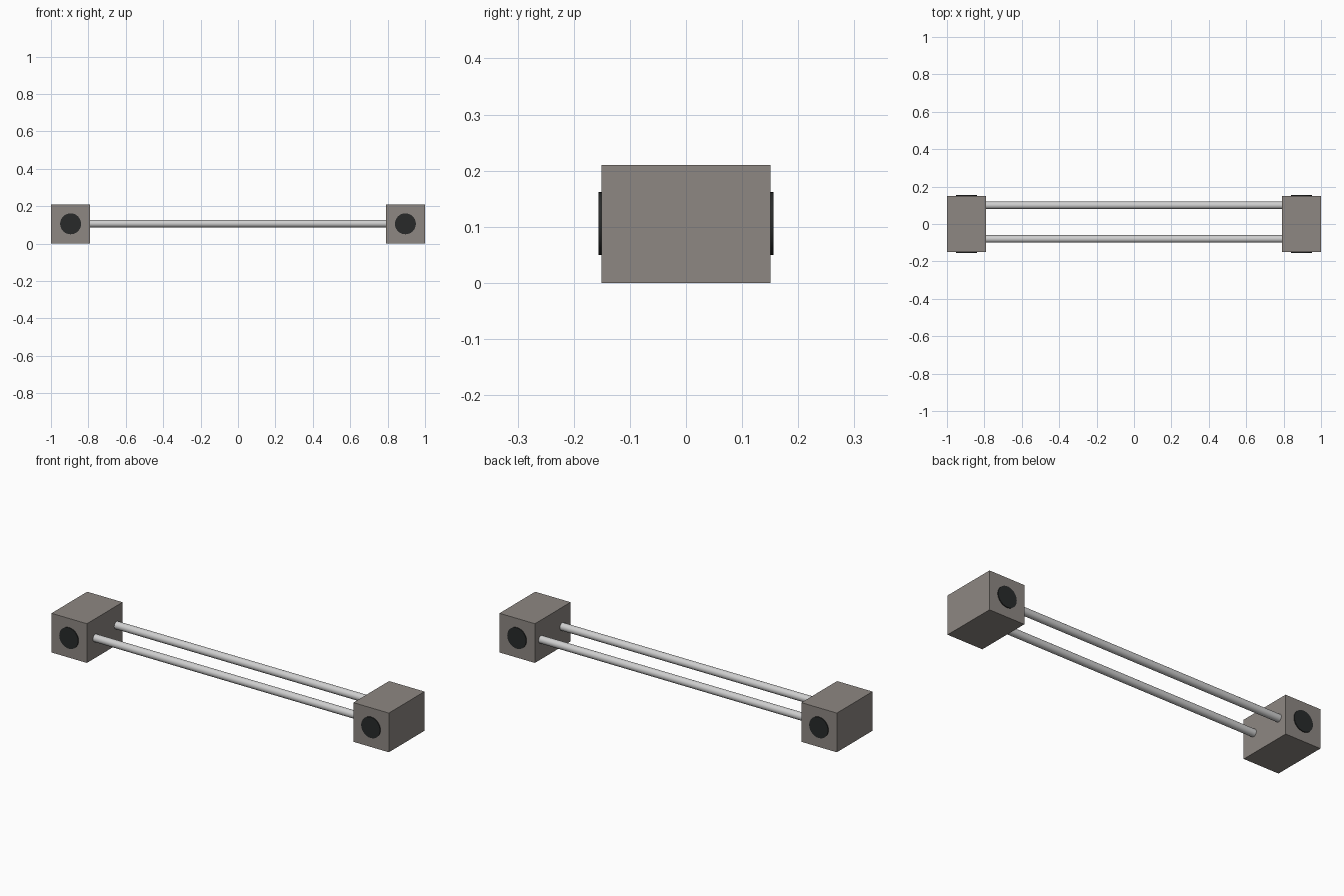
import bpy
import math

if "Cube" in bpy.data.objects:
    bpy.data.objects.remove(bpy.data.objects["Cube"])


def material(name, rgb):
    m = bpy.data.materials.new(name)
    m.diffuse_color = (*rgb, 1.0)
    m.use_nodes = True
    m.node_tree.nodes["Principled BSDF"].inputs["Base Color"].default_value = m.diffuse_color
    return m


STONE = material("warm_grey", (0.27, 0.245, 0.225))
METAL = material("light_metal", (0.62, 0.62, 0.62))
DARK = material("near_black", (0.021, 0.023, 0.023))

BLOCK_W, BLOCK_D, BLOCK_H = 0.21, 0.302, 0.21
BLOCK_X = 1 - BLOCK_W / 2
MID_Z = 0.106


def cylinder(name, radius, depth, loc, rot, mat, sides):
    bpy.ops.mesh.primitive_cylinder_add(
        vertices=sides, radius=radius, depth=depth, location=loc, rotation=rot)
    ob = bpy.context.object
    ob.name = name
    ob.data.materials.append(mat)
    bpy.ops.object.shade_smooth_by_angle(angle=math.radians(35))
    return ob


for side, sx in (("left", -1), ("right", 1)):
    # end block
    bpy.ops.mesh.primitive_cube_add(size=1, location=(sx * BLOCK_X, 0, BLOCK_H / 2))
    block = bpy.context.object
    block.name = side + "_end_block"
    block.scale = (BLOCK_W, BLOCK_D, BLOCK_H)
    bpy.ops.object.transform_apply(location=False, rotation=False, scale=True)
    block.data.materials.append(STONE)

    # thin dark discs on the front and back of the block
    for face, sy in (("front", -1), ("back", 1)):
        cylinder(f"{side}_{face}_disc", 0.056, 0.008,
                 (sx * BLOCK_X, sy * 0.1515, MID_Z),
                 (math.pi / 2, 0, 0), DARK, 32)

# two rods joining the blocks, slightly off centre in depth
for name, y in (("front_rod", -0.08), ("back_rod", 0.10)):
    cylinder(name, 0.02, 1.59, (0, y, MID_Z + 0.001),
             (0, math.pi / 2, 0), METAL, 24)
